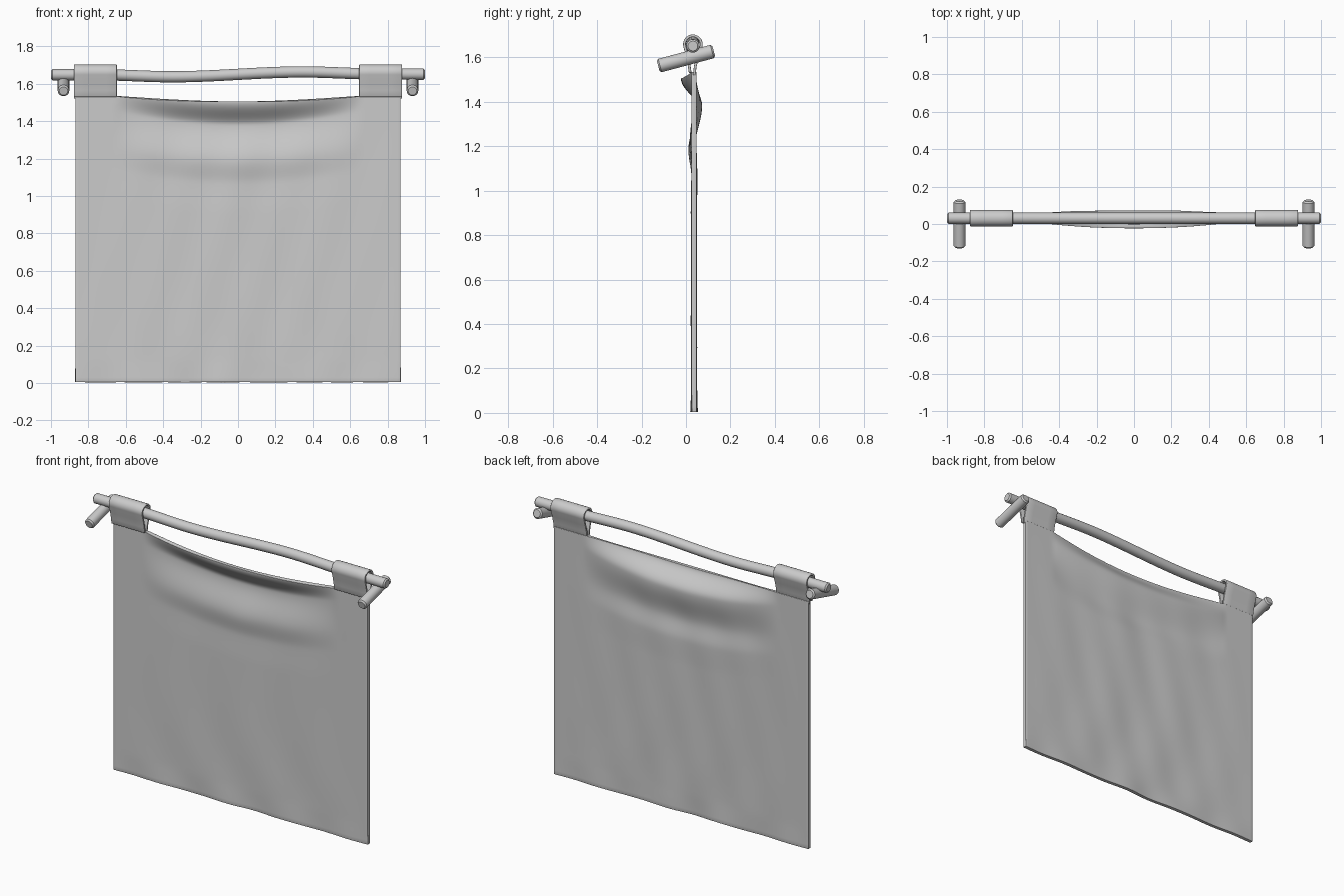
import bpy, bmesh, math
from mathutils import Vector

if "Cube" in bpy.data.objects:
    bpy.data.objects.remove(bpy.data.objects["Cube"], do_unlink=True)

GREY = bpy.data.materials.new("plain grey")
GREY.use_nodes = True
GREY.diffuse_color = (0.6, 0.6, 0.6, 1)
GREY.node_tree.nodes["Principled BSDF"].inputs["Base Color"].default_value = (0.6, 0.6, 0.6, 1)

CLOTH_Y = 0.036
ROD_Y = 0.031


def make_object(name, bm):
    bmesh.ops.recalc_face_normals(bm, faces=bm.faces)
    mesh = bpy.data.meshes.new(name)
    bm.to_mesh(mesh)
    bm.free()
    mesh.materials.append(GREY)
    obj = bpy.data.objects.new(name, mesh)
    bpy.context.collection.objects.link(obj)
    bpy.ops.object.select_all(action='DESELECT')
    obj.select_set(True)
    bpy.context.view_layer.objects.active = obj
    bpy.ops.object.shade_smooth_by_angle(angle=math.radians(40))
    return obj


def sheet(name, point, nu, nv, thickness):
    """Thick cloth from a surface function point(u, v)."""
    bm = bmesh.new()
    grid = [[bm.verts.new(point(i / nu, j / nv)) for j in range(nv + 1)] for i in range(nu + 1)]
    for i in range(nu):
        for j in range(nv):
            bm.faces.new((grid[i][j], grid[i + 1][j], grid[i + 1][j + 1], grid[i][j + 1]))
    obj = make_object(name, bm)
    solid = obj.modifiers.new("thickness", 'SOLIDIFY')
    solid.thickness = thickness
    solid.offset = 0
    bevel = obj.modifiers.new("soft rim", 'BEVEL')
    bevel.width = thickness * 0.3
    bevel.segments = 2
    bevel.limit_method = 'ANGLE'
    bevel.angle_limit = math.radians(50)
    return obj


def tube(name, path, radius, sides=24):
    """Round bar with softened ends, swept along a path of points."""
    path = [Vector(p) for p in path]
    first = (path[1] - path[0]).normalized()
    last = (path[-1] - path[-2]).normalized()
    chamfer = 0.008
    stations = [(path[0], radius - chamfer), (path[0] + first * chamfer, radius)]
    stations += [(p, radius) for p in path[1:-1]]
    stations += [(path[-1] - last * chamfer, radius), (path[-1], radius - chamfer)]
    side = first.orthogonal().normalized()
    up = first.cross(side)
    bm = bmesh.new()
    rings = []
    for centre, r in stations:
        angles = [math.tau * k / sides for k in range(sides)]
        rings.append([bm.verts.new(centre + side * r * math.cos(a) + up * r * math.sin(a)) for a in angles])
    for a, b in zip(rings, rings[1:]):
        for k in range(sides):
            n = (k + 1) % sides
            bm.faces.new((a[k], a[n], b[n], b[k]))
    bm.faces.new(rings[0])
    bm.faces.new(rings[-1])
    return make_object(name, bm)


def smooth_profile(value, knots):
    """Eased interpolation through (position, value) knots."""
    if value <= knots[0][0]:
        return knots[0][1]
    for (a, ya), (b, yb) in zip(knots, knots[1:]):
        if value <= b:
            t = (value - a) / (b - a)
            return ya + (yb - ya) * t * t * (3 - 2 * t)
    return knots[-1][1]


# Sagging fold depth, by distance below the top edge
FOLD = [(0, -0.048), (0.125, 0.026), (0.32, -0.011), (0.44, 0.003), (0.6, 0)]


def cloth_point(u, v):
    x = -0.87 + 1.74 * u
    sag = max(0, 1 - (x / 0.66) ** 2)
    top = 1.535 - 0.03 * sag
    # rows are packed closer towards the folded top
    z = 0.004 + (top - 0.004) * (1 - (1 - v) ** 1.5)
    fall = top - z + 0.1 * x * x
    y = CLOTH_Y + FOLD_gain(sag) * smooth_profile(fall, FOLD)
    # faint hanging wrinkles
    calm = max(0, 1 - (x / 0.87) ** 2) * min(1, (top - z) * 3)
    y += 0.0022 * calm * math.sin(13 * x + 5 * z + 2 * math.sin(3 * z))
    y += 0.0015 * calm * math.sin(23 * x - 7 * z)
    y += 0.003 * math.sin(15 * x) * max(0, 1 - z / 0.12)
    return x, y, z


def FOLD_gain(sag):
    return sag ** 0.8


sheet("cloth_panel", cloth_point, 90, 90, 0.022)

# Tabs run up the back, over the rod and down the front
LOOP_Z, LOOP_R = 1.659, 0.038
arc = [math.radians(-15 + 210 * k / 20) for k in range(21)]
loop = [(0.037, 1.52), (0.042, 1.56), (0.054, 1.605)]
loop += [(ROD_Y + LOOP_R * math.cos(a), LOOP_Z + LOOP_R * math.sin(a)) for a in arc]
loop += [(0.006, 1.605), (0.014, 1.565), (0.019, 1.53)]

for label, s in (("left", 1), ("right", -1)):
    def tab_point(u, v, s=s):
        y, z = loop[round(v * (len(loop) - 1))]
        return s * (0.648 + 0.229 * u), y, z
    sheet(label + "_tab", tab_point, 4, len(loop) - 1, 0.012)
    # Tilted pegs under the rod ends
    tube(label + "_peg", [(s * 0.933, -0.125, 1.561), (s * 0.933, 0.125, 1.628)], 0.031)

# Slightly crooked hanging rod
bends = [(-1, 1.648), (-0.75, 1.648), (-0.35, 1.637), (0.35, 1.663), (0.75, 1.652), (1, 1.651)]
rod_path = [(x / 20, ROD_Y, smooth_profile(x / 20, bends)) for x in range(-20, 21)]
tube("hanging_rod", rod_path, 0.03)
